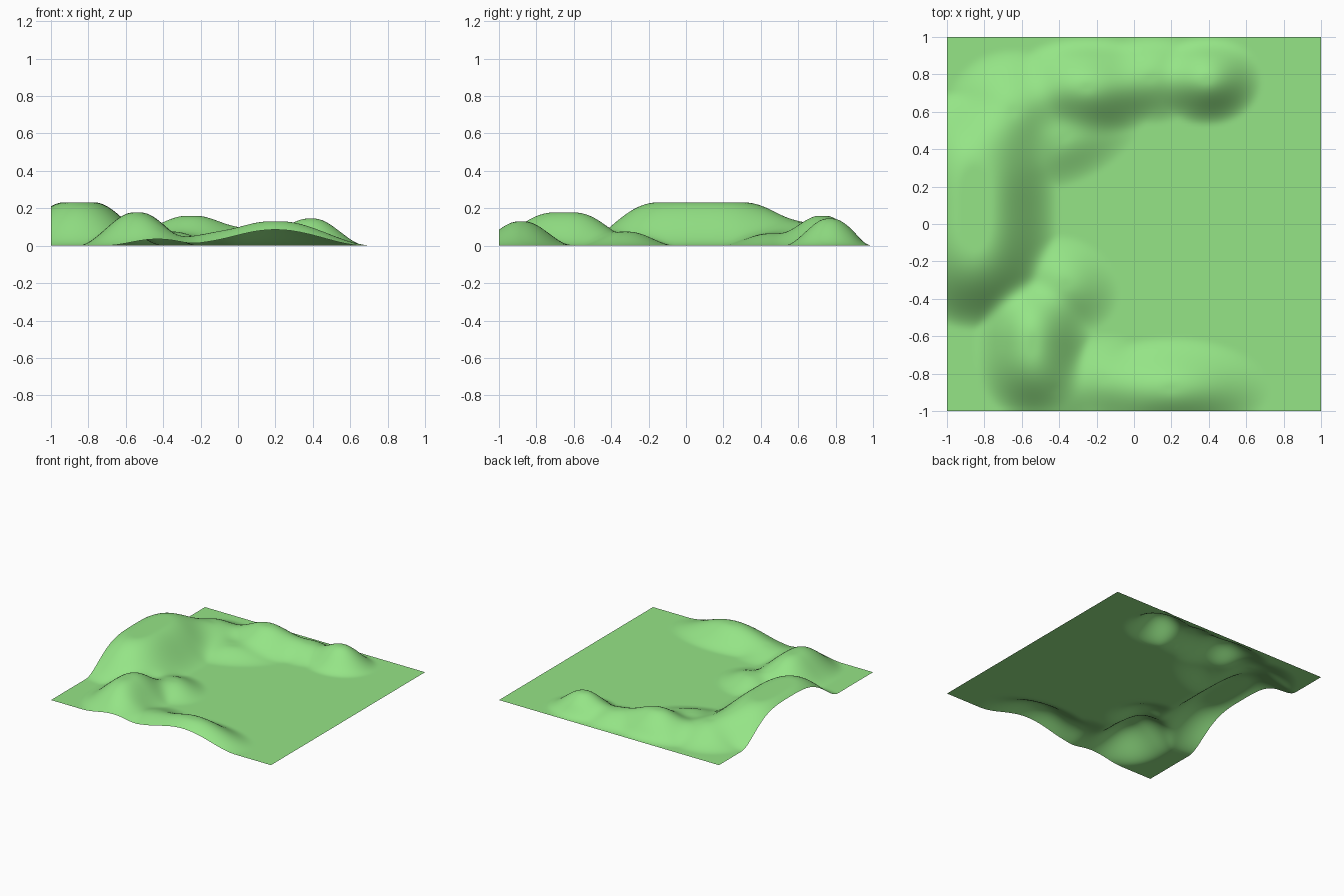
import bpy, bmesh, math

if "Cube" in bpy.data.objects:
    bpy.data.objects.remove(bpy.data.objects["Cube"])

# hills: centre x, y, half-length a, half-width b, height, turn (degrees), fullness along b
HILLS = [
    (-0.85, 0.08, 0.45, 0.65, 0.232, 0, 1.6),     # big west hill
    (-0.65, 0.60, 0.36, 0.34, 0.125, 0, 1.0),     # north-west shoulder
    (-0.25, 0.73, 0.43, 0.29, 0.16, 0, 1.0),      # north hill
    (-0.37, 0.46, 0.44, 0.25, 0.065, 24, 1.0),    # apron below north hill
    (0.09, 0.78, 0.32, 0.25, 0.085, 0, 1.0),      # north saddle
    (0.39, 0.77, 0.30, 0.25, 0.145, 0, 1.0),      # north-east hill
    (-0.54, -0.65, 0.32, 0.40, 0.178, 0, 1.3),    # south-west hill
    (-0.42, -0.88, 0.28, 0.25, 0.06, 0, 1.0),     # foot of south-west hill
    (-0.36, -0.32, 0.30, 0.25, 0.075, -35, 1.0),  # small spur
    (0.20, -0.88, 0.53, 0.28, 0.13, 0, 1.0),      # south ridge
    (-0.16, -0.83, 0.28, 0.25, 0.055, 0, 1.0),    # south saddle
]


def bump(x, y, hill):
    cx, cy, a, b, h, turn, full = hill
    t = math.radians(turn)
    dx, dy = x - cx, y - cy
    u = (dx * math.cos(t) + dy * math.sin(t)) / a
    v = (-dx * math.sin(t) + dy * math.cos(t)) / b
    d = math.hypot(u, abs(v) ** full)
    flat = 0.18 if full > 1.5 else 0.06
    s = min(1, max(0, (d - flat) / (1 - flat)))
    return h * (1 - s * s * (3 - 2 * s))


def height(x, y):
    # soft sum keeps overlapping hills blended
    z = sum(bump(x, y, h) ** 1.8 for h in HILLS) ** (1 / 1.8)
    # hills run out to nothing at the back edge
    e = min(1, max(0, (1 - y) / 0.12))
    return z * e * (2 - e)


# terrain sheet
mesh = bpy.data.meshes.new("terrain")
bm = bmesh.new()
bmesh.ops.create_grid(bm, x_segments=120, y_segments=120, size=1)
for v in bm.verts:
    v.co.z = height(v.co.x, v.co.y)
for f in bm.faces:
    f.smooth = True
bm.to_mesh(mesh)
bm.free()
terrain = bpy.data.objects.new("terrain", mesh)
bpy.context.collection.objects.link(terrain)

# grass colour
grass = bpy.data.materials.new("grass")
grass.diffuse_color = (0.30, 0.78, 0.24, 1)
grass.use_nodes = True
grass.node_tree.nodes["Principled BSDF"].inputs["Base Color"].default_value = grass.diffuse_color
mesh.materials.append(grass)
